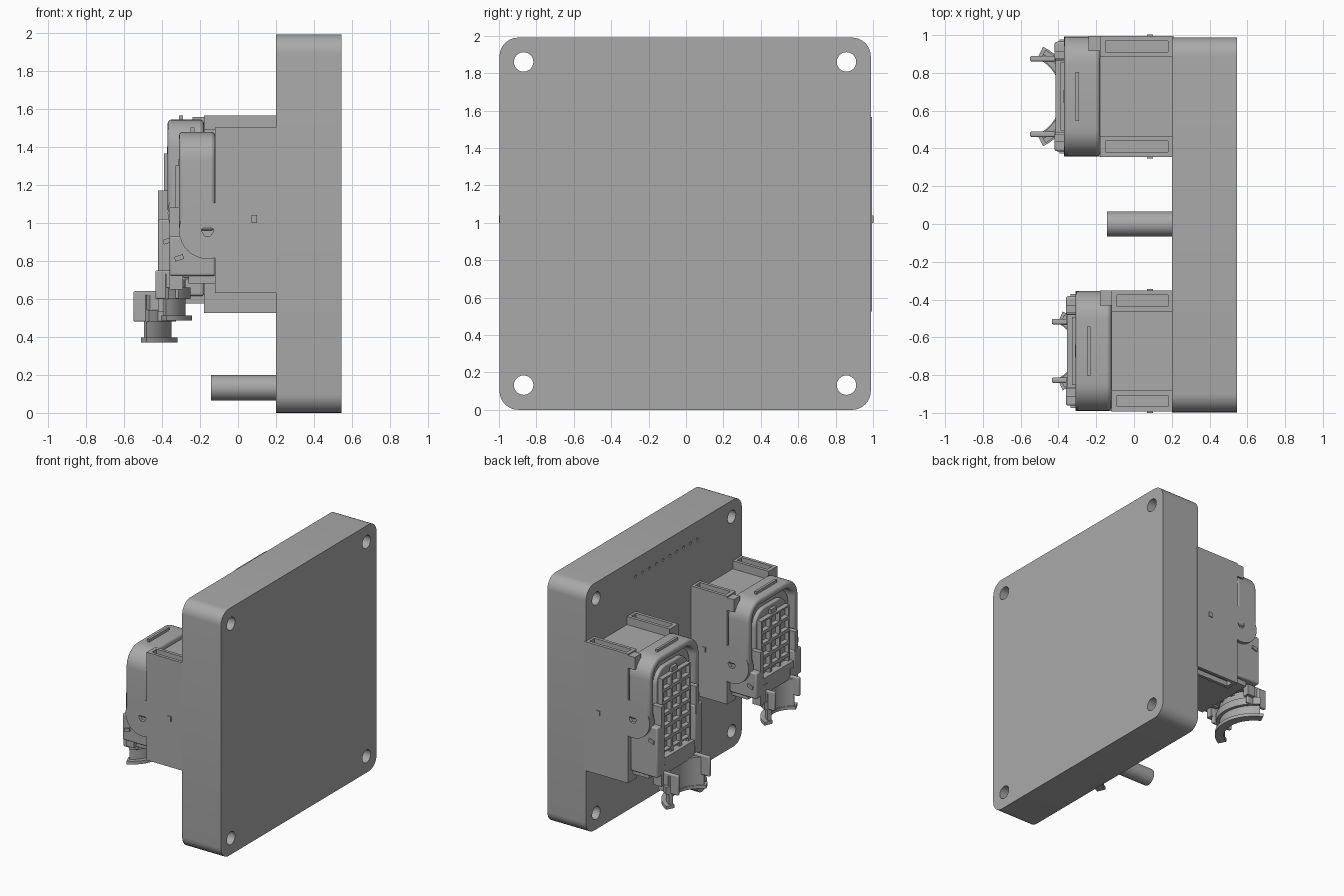
import bpy, bmesh, math
from mathutils import Vector

if "Cube" in bpy.data.objects:
    bpy.data.objects.remove(bpy.data.objects["Cube"])

grey = bpy.data.materials.new("housing_grey")
grey.use_nodes = True
grey.diffuse_color = (0.4, 0.4, 0.4, 1)
grey.node_tree.nodes["Principled BSDF"].inputs["Base Color"].default_value = (0.4, 0.4, 0.4, 1)
parts = []


def finish(name, bm):
    bmesh.ops.recalc_face_normals(bm, faces=bm.faces[:])
    mesh = bpy.data.meshes.new(name)
    bm.to_mesh(mesh)
    bm.free()
    mesh.materials.append(grey)
    ob = bpy.data.objects.new(name, mesh)
    bpy.context.collection.objects.link(ob)
    parts.append(ob)
    return ob


def add_prism(bm, outline, axis, a, b):
    """Extrude a 2D outline along an axis from a to b."""
    place = {"x": lambda p, t: (t, p[0], p[1]),
             "y": lambda p, t: (p[0], t, p[1]),
             "z": lambda p, t: (p[0], p[1], t)}[axis]
    face = bm.faces.new([bm.verts.new(place(p, a)) for p in outline])
    ext = bmesh.ops.extrude_face_region(bm, geom=[face])["geom"]
    move = Vector(place((0, 0), b - a))
    bmesh.ops.translate(bm, verts=[v for v in ext if isinstance(v, bmesh.types.BMVert)], vec=move)


def prism(name, outline, axis, a, b, bevel=0):
    bm = bmesh.new()
    add_prism(bm, outline, axis, a, b)
    ob = finish(name, bm)
    if bevel:
        mod = ob.modifiers.new("soft_edges", "BEVEL")
        mod.width, mod.segments, mod.angle_limit = bevel, 3, math.radians(50)
    return ob


def rect(u0, u1, v0, v1):
    return [(u0, v0), (u1, v0), (u1, v1), (u0, v1)]


def box(name, x0, x1, y0, y1, z0, z1, bevel=0):
    return prism(name, rect(x0, x1, y0, y1), "z", z0, z1, bevel)


def arc(cu, cv, r, a0, a1, n=8):
    angles = [math.radians(a0 + (a1 - a0) * i / n) for i in range(n + 1)]
    return [(cu + r * math.cos(t), cv + r * math.sin(t)) for t in angles]


def circle(cu, cv, r, n=24):
    return arc(cu, cv, r, 0, 360, n)[:-1]


def arch(yc, half, bottom, top, r):
    """Outline of a panel with rounded upper corners."""
    return ([(yc + half, bottom)] + arc(yc + half - r, top - r, r, 0, 90)
            + arc(yc - half + r, top - r, r, 90, 180) + [(yc - half, bottom)])


def cut(ob, shapes):
    """Subtract (outline, axis, a, b) prisms from an object."""
    bm = bmesh.new()
    for s in shapes:
        add_prism(bm, *s)
    cutter = finish(ob.name + "_cutter", bm)
    parts.remove(cutter)
    cutter.hide_render = True
    cutter.hide_viewport = True
    cutter.display_type = "WIRE"
    mod = ob.modifiers.new("openings", "BOOLEAN")
    mod.object, mod.operation, mod.solver = cutter, "DIFFERENCE", "EXACT"


# Main enclosure with screw holes and a row of small indicator holes
r = 0.1
y0, y1, z1 = -0.997, 0.988, 1.99
outline = (arc(y1 - r, z1 - r, r, 0, 90) + arc(y0 + r, z1 - r, r, 90, 180)
           + arc(y0 + r, r, r, 180, 270) + arc(y1 - r, r, r, 270, 360))
plate = prism("enclosure", outline, "x", 0.2, 0.545)
cut(plate, [(circle(y, z, 0.052), "x", 0.1, 0.7) for y in (-0.868, 0.858) for z in (0.132, 1.86)]
    + [(circle(-0.43 + 0.087 * i, 1.845, 0.012, 10), "x", 0.1, 0.23) for i in range(10)])

# Cylindrical post low on the connector side
prism("vent_post", circle(0, 0.132, 0.067, 16), "x", -0.142, 0.21)


def socket_block(name, xf, xb, yc, half, z0, z1, rows):
    """Block with a 3-wide grid of square pockets in its outer face."""
    bm = bmesh.new()
    cols = 3
    grid = [[bm.verts.new((xf, yc - half + 2 * half * c / cols, z0 + (z1 - z0) * k / rows))
             for c in range(cols + 1)] for k in range(rows + 1)]
    cells = [bm.faces.new((grid[k][c], grid[k + 1][c], grid[k + 1][c + 1], grid[k][c + 1]))
             for k in range(rows) for c in range(cols)]
    rim = [e for e in bm.edges if e.is_boundary]
    ext = bmesh.ops.extrude_edge_only(bm, edges=rim)["geom"]
    bmesh.ops.translate(bm, verts=[v for v in ext if isinstance(v, bmesh.types.BMVert)],
                        vec=(xb - xf, 0, 0))
    bmesh.ops.holes_fill(bm, edges=[e for e in bm.edges if e.is_boundary])
    bmesh.ops.recalc_face_normals(bm, faces=bm.faces[:])
    bmesh.ops.inset_individual(bm, faces=cells, thickness=0.018)
    bmesh.ops.inset_individual(bm, faces=cells, thickness=0.008, depth=-0.03)
    return finish(name, bm)


def connector(tag, yc, zb, zt, xl, pivot_z, rows, clip):
    """xl is the outer face of the lever; zb and zt are the header's extent."""
    w = 0.32
    xr = xl + 0.19
    top = zt - 0.022
    # Header on the enclosure: centre block and two grooved side rails
    box(tag + "_header", xr - 0.02, 0.21, yc - 0.23, yc + 0.23, zb + 0.05, zt - 0.065)
    for s, side in ((1, "left"), (-1, "right")):
        ya, yb = sorted((yc + s * 0.21, yc + s * w))
        rail = box(f"{tag}_{side}_rail", xr, 0.21, ya, yb, zb, zt)
        cut(rail, [(rect(xr + 0.03, 0.18, ya + 0.025, yb - 0.025), "z", a, b)
                   for a, b in ((zt - 0.04, zt + 0.1), (zb - 0.1, zb + 0.04))])
        # Locking nub on the outside of the rail
        yo = yc + s * w
        box(f"{tag}_{side}_nub", 0.07, 0.1, yo - 0.008, yo + 0.008, 1.0, 1.04)
        # Lever pivot disc with raised hub
        px = xl + 0.15
        ya, yb = sorted((yc + s * 0.255, yc + s * 0.318))
        disc = prism(f"{tag}_{side}_pivot_disc", circle(px, pivot_z, 0.15, 32), "y", ya, yb)
        out = yc + s * 0.318
        cut(disc, [(circle(px, pivot_z, 0.033, 6), "y", out - 0.025, out + 0.025)])
        # Lower cheek and its tab beside the sockets
        ya, yb = sorted((yc + s * 0.19, yc + s * 0.29))
        box(f"{tag}_{side}_cheek", xl - 0.05, xr, ya, yb, zb + 0.09, pivot_z - 0.03, 0.012)
        yo = yc + s * 0.29
        tilted = [(xl - 0.02, pivot_z - 0.165), (xl + 0.025, pivot_z - 0.15),
                  (xl + 0.02, pivot_z - 0.125), (xl - 0.025, pivot_z - 0.14)]
        prism(f"{tag}_{side}_tab", tilted, "y", yo - 0.012, yo + 0.012)
        ya, yb = sorted((yc + s * 0.2, yc + s * 0.24))
        box(f"{tag}_{side}_latch", xl - 0.05, xl + 0.03, ya, yb, pivot_z - 0.1, pivot_z + 0.12)

    # Plug body with rounded top, and its raised inner panel
    prism(tag + "_plug_body", arch(yc, 0.255, zb + 0.05, top - 0.065, 0.14), "x", xl + 0.05, xr + 0.01)
    prism(tag + "_plug_panel", arch(yc, 0.205, zb + 0.08, top - 0.11, 0.12), "x", xl + 0.02, xr, 0.01)

    # U-shaped lever: outer arch minus inner arch
    band = arch(yc, w - 0.002, pivot_z, top, 0.15) + arch(yc, w - 0.058, pivot_z, top - 0.055, 0.1)[::-1]
    prism(tag + "_lever", band, "x", xl, xr, 0.02)
    box(tag + "_lever_nub", xl + 0.06, xl + 0.08, yc - 0.13, yc + 0.13, top - 0.01, top + 0.022)
    box(tag + "_lever_stop", xr - 0.06, xr, yc + 0.24, yc + w, top - 0.09, top + 0.012)

    # Socket block with index tab and lower ribs
    xf = xl - 0.018
    zs = zt - 0.2
    split = zs - 0.1 * rows
    socket_block(tag + "_sockets", xf, xl + 0.06, yc, 0.18, split, zs, rows)
    box(tag + "_index_tab", xf + 0.015, xl + 0.05, yc - 0.035, yc + 0.035, zs - 0.005, zs + 0.035)
    for i in range(4):
        yr = yc - 0.165 + 0.11 * i
        box(f"{tag}_rib_{i + 1}", xf, xl + 0.06, yr - 0.014, yr + 0.014, zb + 0.07, split)

    # Cable guide: cross wall, side tabs, curved neck and flange
    cx, rad, spread, z_low, z_neck, z_tab, xt, half = clip
    box(tag + "_guide_wall", xl - 0.045, xl + 0.02, yc - 0.24, yc + 0.24, z_tab - 0.03, z_tab + 0.1)
    for s, side in ((1, "left"), (-1, "right")):
        yo = yc + s * half
        prism(f"{tag}_{side}_guide_tab", rect(xt, xl, z_neck, z_tab), "y", yo - 0.014, yo + 0.014, 0.008)
        ya, yb = sorted((yc + s * (half - 0.01), yc + s * 0.24))
        box(f"{tag}_{side}_guide_foot", xl - 0.05, xl + 0.02, ya, yb, z_neck + 0.05, z_tab + 0.05)
    for label, r_in, r_out, a, b, ang in (("neck", rad, rad + 0.03, z_low, z_tab - 0.02, spread),
                                          ("flange", rad - 0.005, rad + 0.063, z_low, z_low + 0.026, spread + 4),
                                          ("collar", rad, rad + 0.055, z_neck, z_neck + 0.06, spread)):
        ring = arc(cx, yc, r_out, -ang, ang, 20) + arc(cx, yc, r_in, ang, -ang, 20)
        prism(f"{tag}_guide_{label}", ring, "z", a, b)


# Larger connector at the back, smaller at the front
connector("large_connector", 0.675, 0.525, 1.565, -0.37, 1.05, 6,
          (-0.61, 0.23, 60, 0.37, 0.48, 0.64, -0.55, 0.2))
connector("small_connector", -0.672, 0.63, 1.5, -0.31, 0.96, 5,
          (-0.47, 0.165, 62, 0.485, 0.6, 0.75, -0.435, 0.155))

# Smooth curved surfaces and keep edges sharp
bpy.ops.object.select_all(action="DESELECT")
for ob in parts:
    ob.select_set(True)
bpy.context.view_layer.objects.active = parts[0]
bpy.ops.object.shade_smooth_by_angle(angle=math.radians(30))
